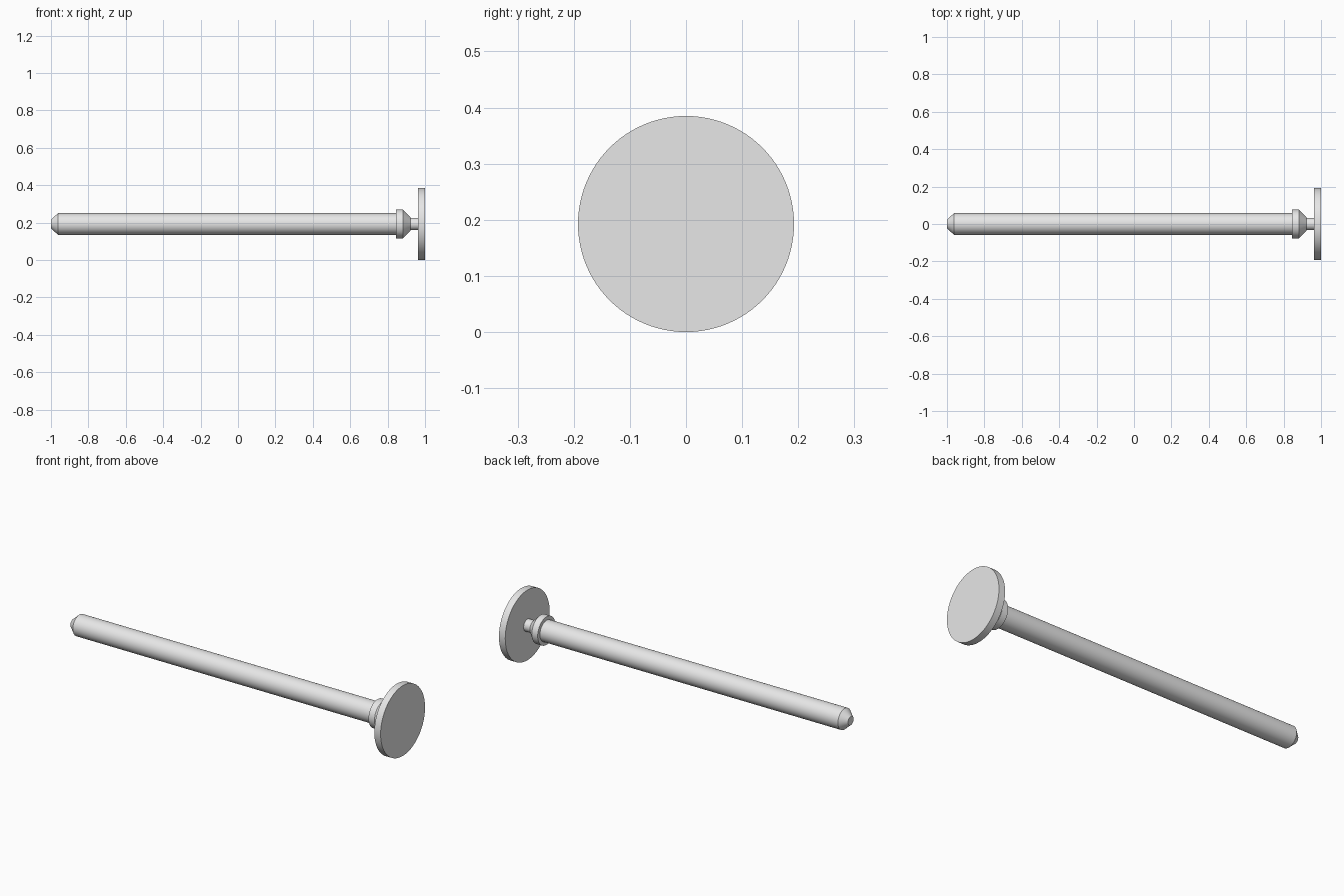
import bpy
import bmesh
import math
from mathutils import Matrix, Vector

cube = bpy.data.objects.get("Cube")
if cube:
    bpy.data.objects.remove(cube, do_unlink=True)

AXIS_Z = 0.1925
SEGMENTS = 96

grey = bpy.data.materials.new("light_grey")
grey.use_nodes = True
colour = (0.8, 0.8, 0.8, 1)
grey.diffuse_color = colour
grey.node_tree.nodes["Principled BSDF"].inputs["Base Color"].default_value = colour


def turned_part(name, profile):
    """Closed solid turned around the x axis from (x, radius) pairs."""
    bm = bmesh.new()
    rings = []
    for x, radius in profile:
        ring = []
        for i in range(SEGMENTS):
            a = math.tau * i / SEGMENTS
            ring.append(bm.verts.new((x, radius * math.cos(a), radius * math.sin(a))))
        rings.append(ring)
    for a, b in zip(rings, rings[1:]):
        for i in range(SEGMENTS):
            j = (i + 1) % SEGMENTS
            bm.faces.new((a[i], a[j], b[j], b[i]))
    bm.faces.new(rings[0])
    bm.faces.new(rings[-1])
    bmesh.ops.recalc_face_normals(bm, faces=bm.faces)
    mesh = bpy.data.meshes.new(name)
    bm.to_mesh(mesh)
    bm.free()
    mesh.materials.append(grey)
    obj = bpy.data.objects.new(name, mesh)
    obj.location.z = AXIS_Z
    bpy.context.collection.objects.link(obj)
    bpy.ops.object.select_all(action="DESELECT")
    obj.select_set(True)
    bpy.context.view_layer.objects.active = obj
    bpy.ops.object.shade_smooth_by_angle(angle=math.radians(30))
    return obj


# Long pin with a chamfered, blunt tip
turned_part("shaft", [(-1, 0.024), (-0.962, 0.0575), (0.846, 0.0575)])

# Raised collar tapering towards the neck
turned_part("collar", [(0.846, 0.077), (0.882, 0.077), (0.921, 0.038)])

# Thin neck joining the collar to the head
turned_part("neck", [(0.921, 0.033), (0.962, 0.033)])

# Wide flat head
turned_part("head_disc", [(0.962, AXIS_Z), (1, AXIS_Z)])
